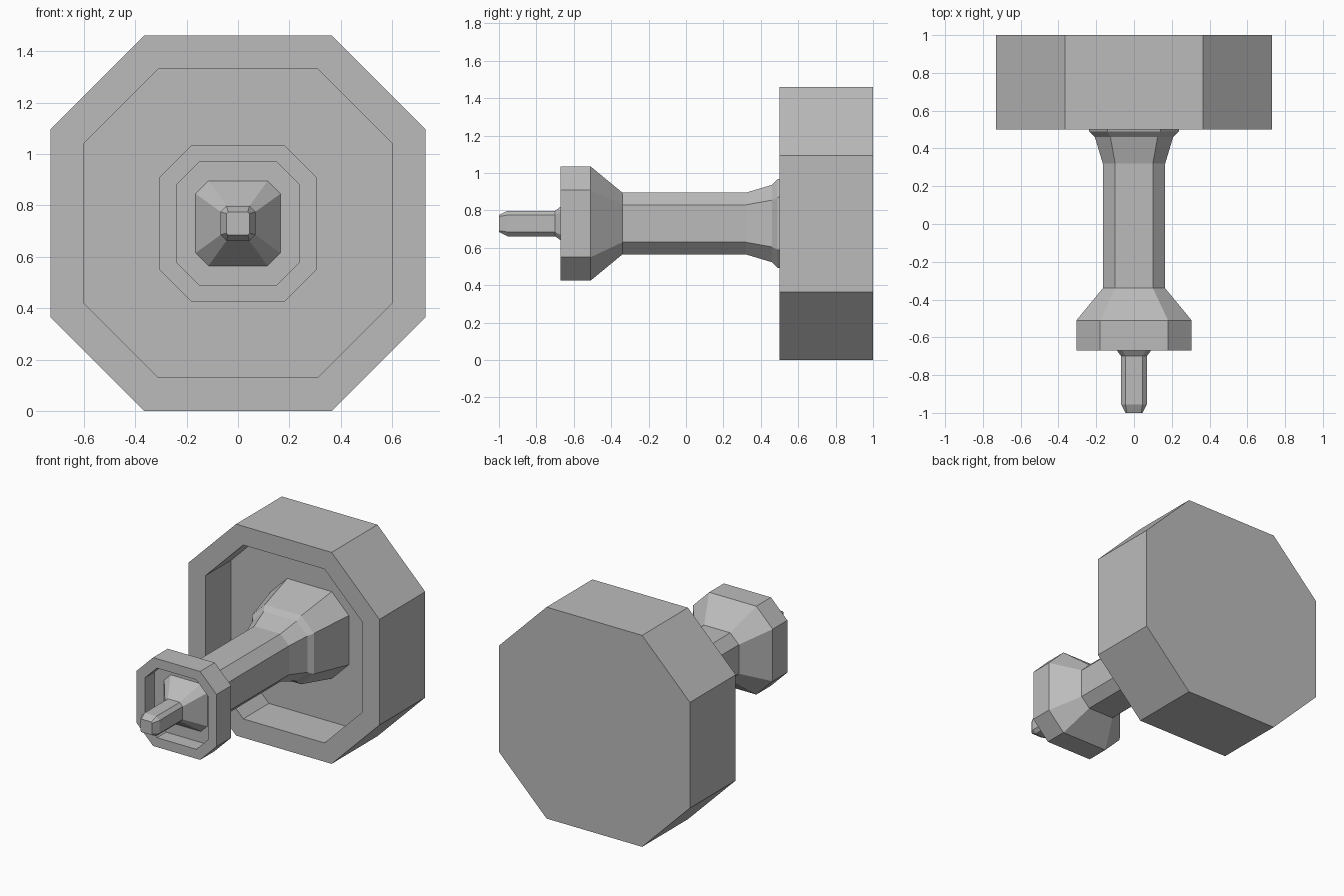
import bpy
import bmesh

cube = bpy.data.objects.get("Cube")
if cube:
    bpy.data.objects.remove(cube, do_unlink=True)

AXIS_Z = 0.73

grey = bpy.data.materials.new("plain grey")
grey.use_nodes = True
colour = (0.5, 0.5, 0.5, 1)
grey.diffuse_color = colour
grey.node_tree.nodes["Principled BSDF"].inputs["Base Color"].default_value = colour


def octagon(bm, y, half, flat):
    """Ring of eight corners: half width and half length of a straight side."""
    corners = [(flat, half), (half, flat), (half, -flat), (flat, -half),
               (-flat, -half), (-half, -flat), (-half, flat), (-flat, half)]
    return [bm.verts.new((x, y, AXIS_Z + z)) for x, z in corners]


def octagonal_part(name, rings, cap_back=False, cap_front=False):
    """Skin a row of (y, half, flat) octagons, running from back to front."""
    bm = bmesh.new()
    loops = [octagon(bm, *ring) for ring in rings]
    for a, b in zip(loops, loops[1:]):
        for i in range(8):
            j = (i + 1) % 8
            bm.faces.new((a[i], b[i], b[j], a[j]))
    if cap_back:
        bm.faces.new(loops[0])
    if cap_front:
        bm.faces.new(loops[-1][::-1])
    mesh = bpy.data.meshes.new(name)
    bm.to_mesh(mesh)
    bm.free()
    mesh.materials.append(grey)
    obj = bpy.data.objects.new(name, mesh)
    bpy.context.collection.objects.link(obj)


# Large drum with a recessed front
octagonal_part("large_drum", [
    (1.0, 0.73, 0.365), (0.5, 0.73, 0.365),
    (0.5, 0.6, 0.31), (0.78, 0.6, 0.31)], cap_back=True, cap_front=True)

# Shaft flaring into the drum recess and meeting the cup
octagonal_part("shaft", [
    (0.78, 0.3, 0.17), (0.49, 0.237, 0.14), (0.46, 0.207, 0.125),
    (0.32, 0.165, 0.1), (-0.34, 0.165, 0.1)])

# Small cup with its conical back and recessed front
octagonal_part("small_cup", [
    (-0.34, 0.165, 0.1), (-0.51, 0.305, 0.18), (-0.67, 0.305, 0.18),
    (-0.67, 0.24, 0.15), (-0.57, 0.24, 0.15)], cap_front=True)

# Pin standing in the cup
octagonal_part("tip_pin", [
    (-0.57, 0.165, 0.115), (-0.7, 0.068, 0.045),
    (-0.955, 0.068, 0.045), (-1.0, 0.045, 0.038)], cap_front=True)
